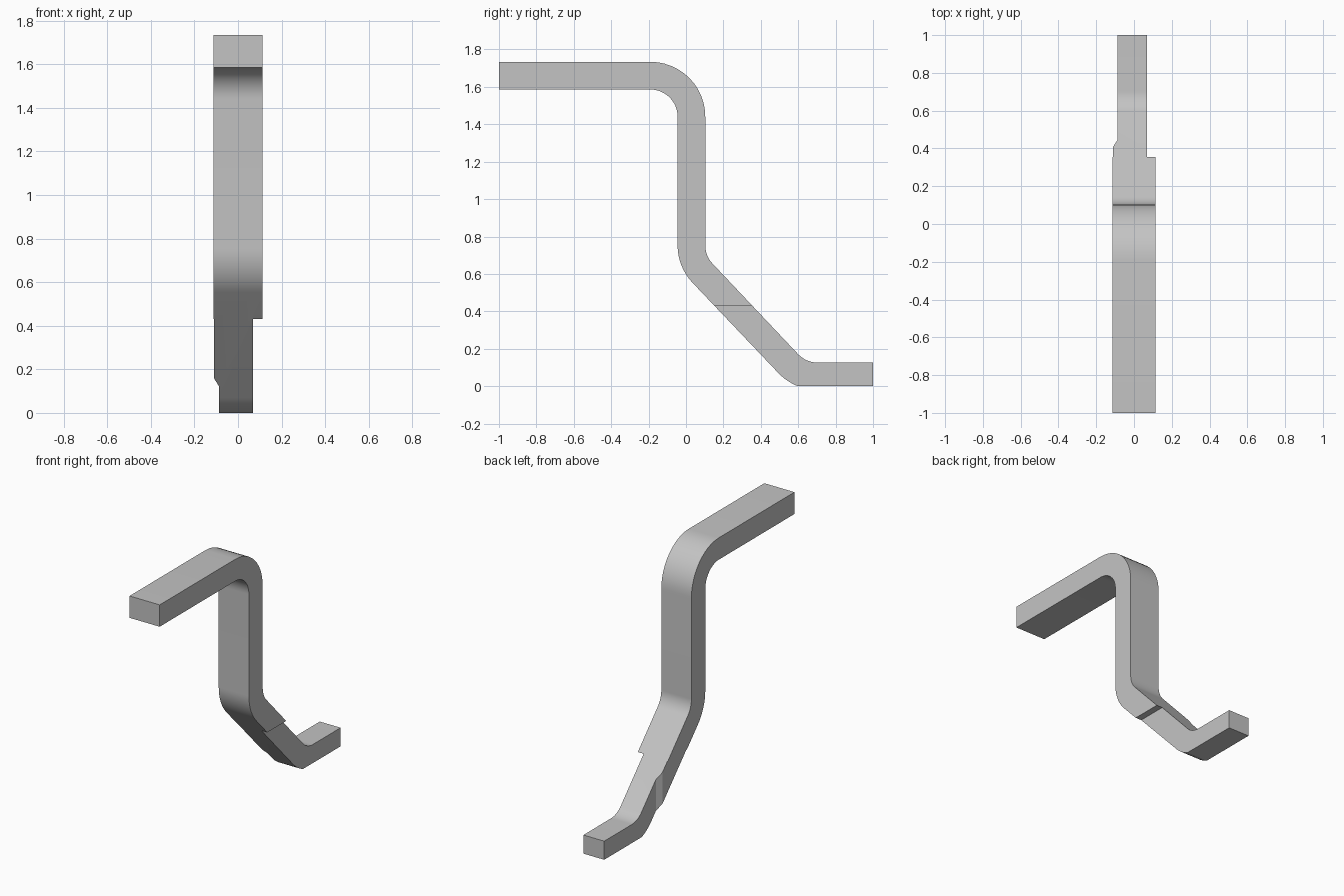
import bpy
import bmesh
from math import acos, cos, degrees, radians, sin

if "Cube" in bpy.data.objects:
    bpy.data.objects.remove(bpy.data.objects["Cube"], do_unlink=True)

grey = bpy.data.materials.new("plain grey")
grey.use_nodes = True
grey.diffuse_color = (0.55, 0.55, 0.55, 1)
grey.node_tree.nodes["Principled BSDF"].inputs["Base Color"].default_value = grey.diffuse_color


def arc(centre, radius, start, end, steps=12):
    """Points along an arc, angles in degrees."""
    angles = [radians(start + (end - start) * i / steps) for i in range(steps + 1)]
    return [(centre[0] + radius * cos(a), centre[1] + radius * sin(a)) for a in angles]


def prism(name, points, offset):
    """Extrude a closed 3D outline along an offset."""
    bm = bmesh.new()
    face = bm.faces.new([bm.verts.new(p) for p in points])
    top = bmesh.ops.extrude_face_region(bm, geom=[face])["geom"]
    bmesh.ops.translate(bm, vec=offset, verts=[v for v in top if isinstance(v, bmesh.types.BMVert)])
    bmesh.ops.recalc_face_normals(bm, faces=bm.faces)
    mesh = bpy.data.meshes.new(name)
    bm.to_mesh(mesh)
    bm.free()
    mesh.materials.append(grey)
    obj = bpy.data.objects.new(name, mesh)
    bpy.context.collection.objects.link(obj)
    return obj


# Side profile of the bent bar: three bends, the last trimmed flat at the floor
upper, middle, lower = (-0.19, 1.441), (0.248, 0.754), (0.704, 0.27)
thin, wide, foot = 0.145, 0.293, 0.29
slant = 223.5
floor_angle = 270 - degrees(acos(lower[1] / foot))
profile = (
    [(-1, upper[1] + thin)]
    + arc(upper, thin, 90, 0)
    + arc(middle, wide, 180, slant)
    + arc(lower, foot, slant, floor_angle)
    + [(1, 0), (1, 0.126)]
    + arc(lower, lower[1] - 0.126, 270, slant)
    + arc(middle, thin, slant, 180)
    + arc(upper, wide, 0, 90)
    + [(-1, upper[1] + wide)]
)
half = 0.113
bar = prism("bent_bar", [(-half, y, z) for y, z in profile], (2 * half, 0, 0))

# Cutters narrow the foot below the step; the right one has an angled shoulder
step = 0.43
left_plan = [(0.069, -0.2), (0.3, -0.2), (0.3, 1.2), (0.069, 1.2)]
right_plan = [(-0.11, -0.2), (-0.11, 0.41), (-0.087, 0.445),
              (-0.087, 1.2), (-0.3, 1.2), (-0.3, -0.2)]
bpy.context.view_layer.objects.active = bar
bar.select_set(True)
for name, plan in (("left_cutter", left_plan), ("right_cutter", right_plan)):
    cutter = prism(name, [(x, y, step) for x, y in plan], (0, 0, -0.6))
    cutter.hide_render = True
    cut = bar.modifiers.new(name, "BOOLEAN")
    cut.operation = "DIFFERENCE"
    cut.solver = "EXACT"
    cut.object = cutter
    bpy.ops.object.modifier_apply(modifier=cut.name)
    bpy.data.objects.remove(cutter, do_unlink=True)

# Smooth bends, crisp edges
bpy.ops.object.shade_smooth_by_angle(angle=radians(20))
